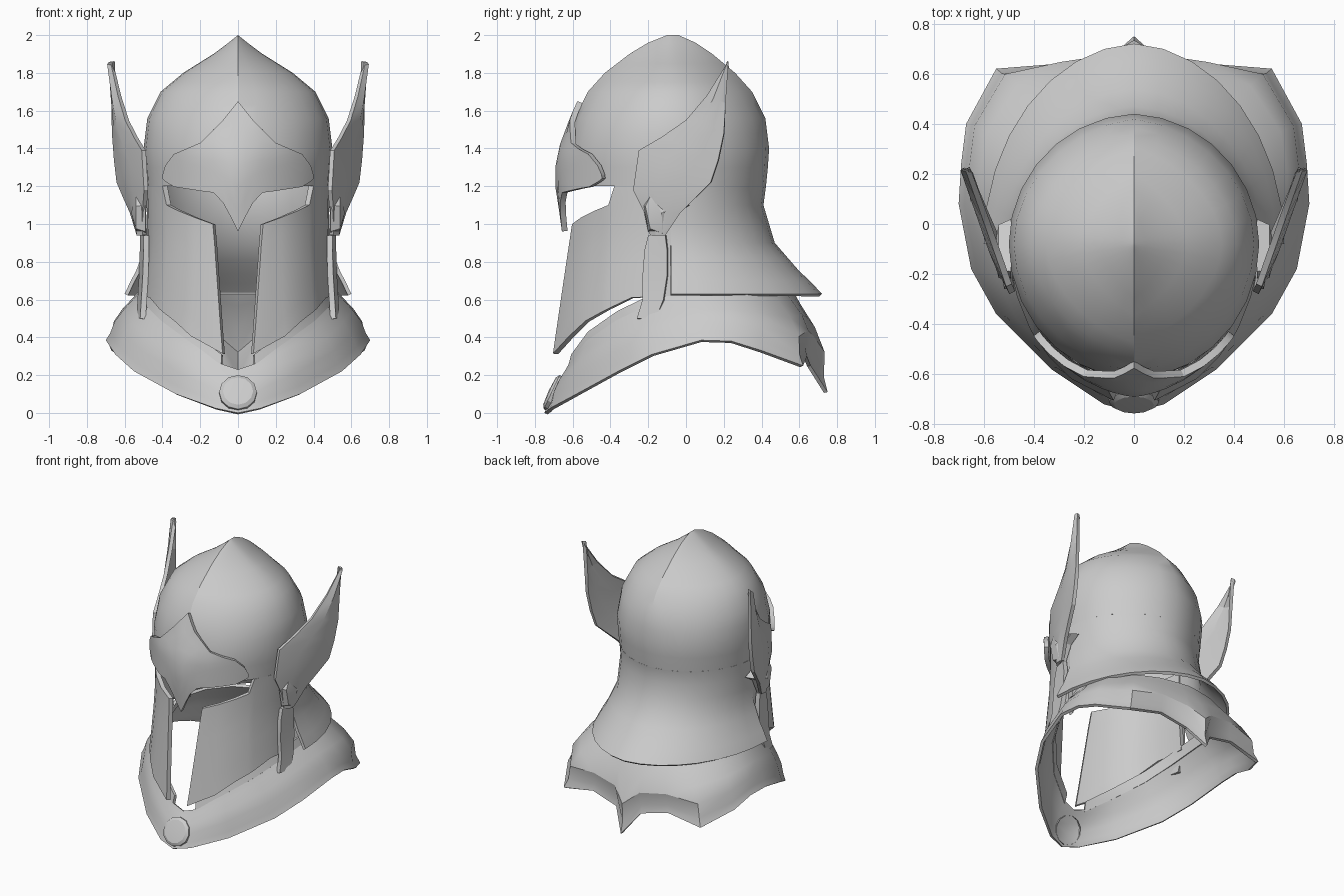
import bpy, bmesh
from math import sin, cos, pi
from mathutils import Vector

if "Cube" in bpy.data.objects:
    bpy.data.objects.remove(bpy.data.objects["Cube"])

steel = bpy.data.materials.new("steel_grey")
steel.use_nodes = True
STEEL = (0.6, 0.6, 0.6, 1)
steel.diffuse_color = STEEL
steel.node_tree.nodes["Principled BSDF"].inputs["Base Color"].default_value = STEEL


def table(pairs, k):
    """Linear lookup in ascending (key, value) pairs."""
    if k <= pairs[0][0]:
        return pairs[0][1]
    for (a, va), (b, vb) in zip(pairs, pairs[1:]):
        if k <= b:
            return va + (vb - va) * (k - a) / (b - a)
    return pairs[-1][1]


def sheet(name, rows, thick=0.02, mirror=True, closed=False, angle=35, outward=None):
    """Skin a grid of points, mirror it over x, thicken it and shade it."""
    bm = bmesh.new()
    grid = [[bm.verts.new(p) for p in row] for row in rows]
    for r0, r1 in zip(grid, grid[1:]):
        n = len(r0)
        for i in range(n if closed else n - 1):
            j = (i + 1) % n
            bm.faces.new((r0[i], r0[j], r1[j], r1[i]))
    if mirror:
        geom = bm.verts[:] + bm.edges[:] + bm.faces[:]
        bmesh.ops.mirror(bm, geom=geom, axis="X", merge_dist=0.0005)
    bmesh.ops.remove_doubles(bm, verts=bm.verts, dist=0.0005)
    # Turn every face away from the helmet's axis
    bmesh.ops.recalc_face_normals(bm, faces=bm.faces)
    for f in bm.faces:
        out = f.calc_center_median() - Vector((0, -0.08, 0.9))
        out.z *= 0.5
        if f.normal.dot(out) < 0:
            f.normal_flip()
    mesh = bpy.data.meshes.new(name)
    bm.to_mesh(mesh)
    bm.free()
    mesh.materials.append(steel)
    ob = bpy.data.objects.new(name, mesh)
    bpy.context.collection.objects.link(ob)
    bpy.ops.object.select_all(action="DESELECT")
    ob.select_set(True)
    bpy.context.view_layer.objects.active = ob
    if thick:
        mod = ob.modifiers.new("thickness", "SOLIDIFY")
        mod.thickness = thick
        mod.offset = -1
        bpy.ops.object.modifier_apply(modifier=mod.name)
    bpy.ops.object.shade_smooth_by_angle(angle=angle * pi / 180)
    return ob


# Helmet body: half width, front and back depth, and ridge sharpness by height
MID_Y = -0.08
WIDTH = [(0.64, 0.60), (0.75, 0.54), (0.9, 0.485), (1.1, 0.48), (1.2, 0.485), (1.4, 0.5),
         (1.56, 0.48), (1.7, 0.41), (1.8, 0.29), (1.9, 0.13), (1.96, 0.05), (2.0, 0.0)]
FRONT = [(0.28, -0.72), (0.6, -0.68), (1.0, -0.63), (1.4, -0.62), (1.56, -0.59),
         (1.7, -0.52), (1.8, -0.43), (1.9, -0.3), (1.96, -0.2), (2.0, -0.1)]
BACK = [(0.64, 0.72), (0.75, 0.6), (0.9, 0.47), (1.1, 0.41), (1.25, 0.43), (1.4, 0.44),
        (1.56, 0.42), (1.7, 0.35), (1.8, 0.26), (1.9, 0.14), (1.96, 0.05), (2.0, -0.04)]
RIDGE = [(1.4, 0.04), (1.7, 0.2), (1.9, 0.5)]
CHEEK_WIDTH = [(0.3, 0.53), (0.62, 0.5), (0.9, 0.48), (1.2, 0.485)]


def body(t, z, width=WIDTH, off=0.0):
    """Point at angle t from the front, at height z, pushed out by off."""
    c = cos(t)
    k = table(RIDGE, z)
    c = (1 - k) * c + k * (1 - abs(sin(t))) * (1 if c > 0 else -1)
    depth = MID_Y - table(FRONT, z) if c > 0 else table(BACK, z) - MID_Y
    return ((table(width, z) + off) * abs(sin(t)) if 0.001 < t < pi - 0.001 else 0.0,
            MID_Y - (depth + off) * c, z)


dome_z = [1.2, 1.3, 1.4, 1.48, 1.56, 1.63, 1.7, 1.75, 1.8, 1.85, 1.9, 1.96, 2.0]
sheet("dome", [[body(pi * i / 14, z) for i in range(15)] for z in dome_z], angle=25)

# Flared neck guard
guard_z = [0.63, 0.7, 0.75, 0.82, 0.9, 1.0, 1.1, 1.2]
sheet("neck_guard", [[body(pi / 2 + pi / 2 * i / 8, z) for i in range(9)] for z in guard_z])

# Cheek plates, with the eye slot cut by their upper outline
LOWER = [(0.2, 0.28), (0.65, 0.47), (1.2, 0.61), (1.57, 0.62)]
UPPER = [(0.28, 1.0), (0.9, 1.1), (0.97, 1.2)]
rows = []
for v in [i / 6 for i in range(7)]:
    row = []
    for i, t in enumerate([0.28, 0.5, 0.72, 0.9, 0.97, 1.2, 1.4, pi / 2]):
        z = table(LOWER, t) * (1 - v) + table(UPPER, t) * v
        row.append(body(t - (0.125 * (1 - v) if i == 0 else 0), z, CHEEK_WIDTH))
    rows.append(row)
sheet("cheek_plates", rows, 0.03)

# Brow plate with a central keel and a nose point
BROW_TOP = [(0, 1.65), (0.08, 1.55), (0.2, 1.43), (0.34, 1.37), (0.385, 1.31), (0.4, 1.26)]
BROW_LOW = [(0, 0.96), (0.07, 1.1), (0.12, 1.165), (0.2, 1.175), (0.36, 1.2), (0.4, 1.24)]
rows = []
for v in [i / 6 for i in range(7)]:
    row = []
    for x in [0, 0.04, 0.08, 0.13, 0.2, 0.28, 0.34, 0.385, 0.4]:
        z = table(BROW_LOW, x) * (1 - v) + table(BROW_TOP, x) * v
        lift = table([(0.95, 0.02), (1.18, 0.065), (1.35, 0.07), (1.5, 0.03), (1.65, 0.03)], z)
        lift = 0.03 + (lift - 0.03) * max(0, 1 - x / 0.3)
        across = x / (table(WIDTH, z) + 0.02)
        depth = MID_Y - table(FRONT, z)
        row.append((x, MID_Y - depth * (1 - across ** 2) ** 0.5 - lift, z))
    rows.append(row)
sheet("brow_plate", rows, 0.03, angle=25)

# Wings: leading and trailing edge pairs, as (y, z), from root to tip
PAIRS = [((-0.19, 0.94), (-0.11, 0.94)), ((-0.22, 1.06), (-0.03, 1.06)),
         ((-0.28, 1.18), (0.04, 1.13)), ((-0.25, 1.39), (0.13, 1.22)),
         ((-0.13, 1.46), (0.17, 1.34)), ((0, 1.55), (0.2, 1.48)),
         ((0.11, 1.68), (0.21, 1.64)), ((0.21, 1.84), (0.225, 1.86))]
rows = []
for lead, trail in PAIRS:
    row = []
    for u, bulge in ((0, 0), (0.35, 0.02), (0.7, 0.012), (1, 0)):
        y, z = [a + (b - a) * u for a, b in zip(lead, trail)]
        row.append((0.51 + 0.35 * (y + 0.25) + bulge - max(0, 1.2 - z) * 0.1, y, z))
    rows.append(row)
sheet("wings", rows, 0.025, angle=20)

# Faceted boss at each wing root
outline = [(-0.23, 1.1), (-0.2, 0.96), (-0.12, 0.93), (-0.06, 1.05), (0.02, 1.1), (-0.19, 1.18)]
sheet("wing_bosses", [[(0.49, y, z) for y, z in outline],
                      [(0.54, -0.13 + (y + 0.13) * 0.85, 1.06 + (z - 1.06) * 0.85) for y, z in outline],
                      [(0.565, -0.13, 1.06)] * 6], 0, closed=True, angle=20)

# Straps joining the cheeks to the neck guard
STRAP = [(0.5, -0.26, -0.16), (0.6, -0.23, -0.12), (0.73, -0.23, -0.1), (0.86, -0.22, -0.1), (0.94, -0.2, -0.11)]
sheet("side_straps", [[(0.5 + 0.02 * u + 0.06 * max(0, 0.8 - z), y0 + (y1 - y0) * u, z)
                       for u in (0, 0.5, 1)] for z, y0, y1 in STRAP], 0.03)

# Gorget: neckline and pointed lower rim, from front to back
RIM = [(0, -0.75, 0), (0.12, -0.72, 0.025), (0.33, -0.58, 0.1), (0.55, -0.36, 0.22), (0.65, -0.18, 0.31),
       (0.7, 0.08, 0.385), (0.69, 0.24, 0.38), (0.67, 0.4, 0.33), (0.55, 0.62, 0.25),
       (0.3, 0.64, 0.3), (0.1, 0.66, 0.25), (0, 0.75, 0.11)]
NECK = [(0, -0.63, 0.23), (0.09, -0.62, 0.26), (0.26, -0.53, 0.38), (0.41, -0.37, 0.49), (0.49, -0.2, 0.57),
        (0.53, 0.04, 0.63), (0.53, 0.18, 0.64), (0.49, 0.32, 0.64), (0.37, 0.46, 0.64),
        (0.22, 0.53, 0.64), (0.08, 0.56, 0.64), (0, 0.57, 0.64)]
rows = []
for s, swell in ((0, 0), (0.12, 0.01), (0.35, 0.035), (0.6, 0.04), (0.85, 0.005), (1, 0)):
    row = []
    for top, low in zip(NECK, RIM):
        p = Vector(top).lerp(Vector(low), s)
        back = max(0, min(1, p.y * 2))
        out = Vector((p.x, p.y, 0)).normalized() * swell * (0.4 + back)
        row.append(p + out)
    rows.append(row)
sheet("gorget", rows, 0.02, angle=30)

# Raised inner collar following the neckline
collar = NECK[1:7]
sheet("inner_collar", [[(x * 0.96, y * 0.98, z + 0.05) for x, y, z in collar],
                       [(x * 1.0, y * 1.01, z - 0.02) for x, y, z in collar]], 0.02)

# Round clasp at the throat
up, normal = Vector((0, 0.42, 0.9)), Vector((0, -0.9, 0.42))
centre = Vector((0, -0.7, 0.105))
rows = []
for radius, h in ((0.1, -0.03), (0.1, 0.012), (0.08, 0.025), (0, 0.03)):
    rows.append([centre + normal * h + radius * (Vector((1, 0, 0)) * cos(i * pi / 6) + up * sin(i * pi / 6))
                 for i in range(12)])
sheet("throat_clasp", rows, 0, mirror=False, closed=True, angle=25)
